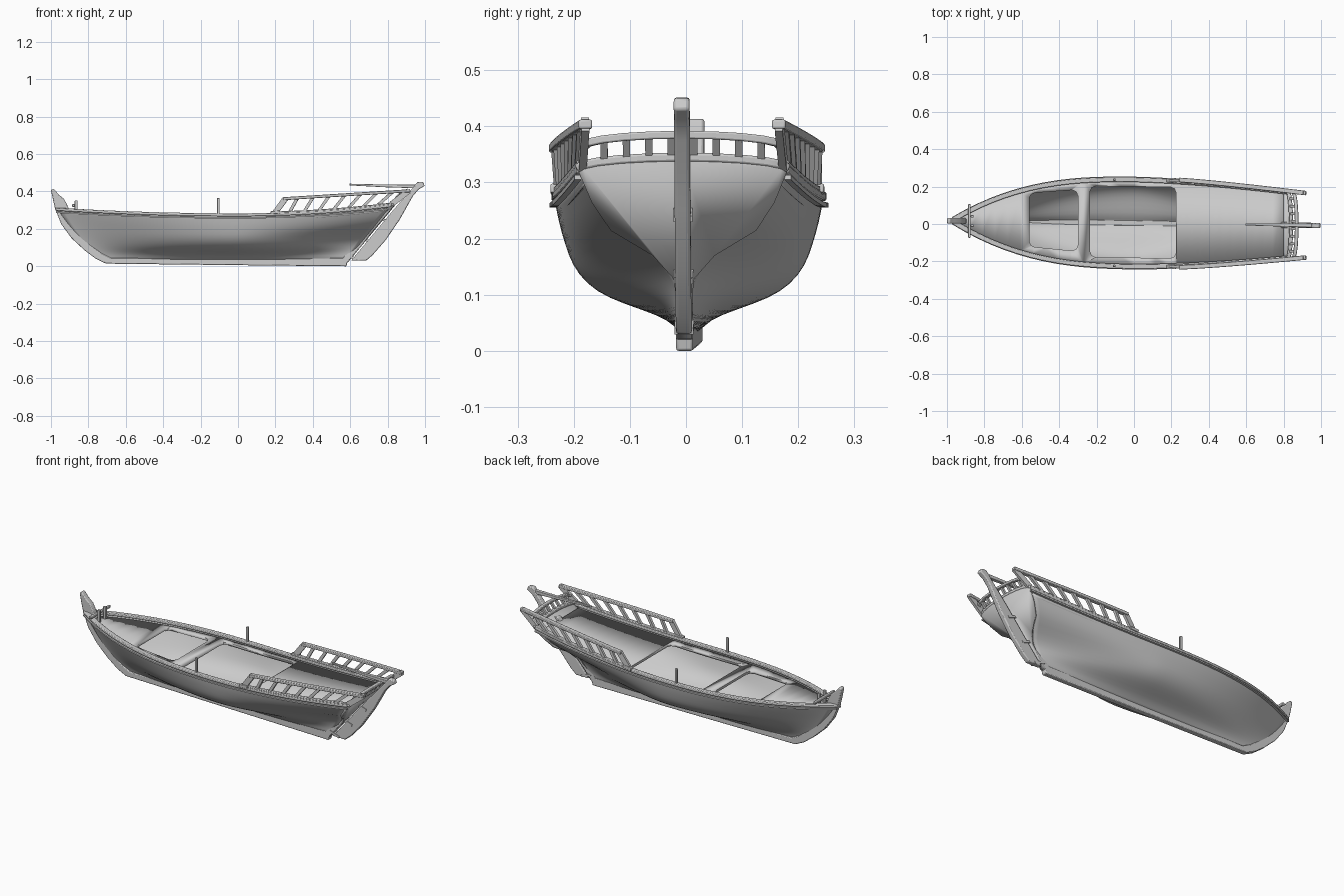
import bpy, bmesh, math
from mathutils import Vector

if "Cube" in bpy.data.objects:
    bpy.data.objects.remove(bpy.data.objects["Cube"])

grey = bpy.data.materials.new("hull_grey")
grey.use_nodes = True
grey.diffuse_color = (0.6, 0.6, 0.6, 1)
grey.node_tree.nodes["Principled BSDF"].inputs["Base Color"].default_value = grey.diffuse_color


def add(name, verts, faces, bevel=0.0, angle=35):
    """Make an object; the whole boat sits at a very slight yaw."""
    me = bpy.data.meshes.new(name)
    me.from_pydata([(x, y + 0.005 - 0.013 * x, z) for x, y, z in verts], [], faces)
    bm = bmesh.new()
    bm.from_mesh(me)
    bmesh.ops.recalc_face_normals(bm, faces=bm.faces)
    bm.to_mesh(me)
    bm.free()
    me.materials.append(grey)
    me.shade_smooth()
    me.set_sharp_from_angle(angle=math.radians(angle))
    ob = bpy.data.objects.new(name, me)
    bpy.context.collection.objects.link(ob)
    if bevel:
        mod = ob.modifiers.new("bevel", "BEVEL")
        mod.width, mod.segments = bevel, 2
    return ob


def grid(rows):
    """Faces of a lofted sheet, given rows of equal length."""
    n = len(rows[0])
    return [(i * n + j, i * n + j + 1, (i + 1) * n + j + 1, (i + 1) * n + j)
            for i in range(len(rows) - 1) for j in range(n - 1)]


def prism(name, pts, lo, hi, axis="y", bevel=0.0):
    """Extrude a flat outline along y (xz outline) or z (xy outline)."""
    n = len(pts)
    verts = [(a, h, b) if axis == "y" else (a, b, h) for h in (lo, hi) for a, b in pts]
    faces = [tuple(range(n)), tuple(range(n, 2 * n))]
    faces += [(i, (i + 1) % n, (i + 1) % n + n, i + n) for i in range(n)]
    return add(name, verts, faces, bevel)


def sweep(name, path, w, h, bevel=0.0, taper=1.0):
    """Sweep a w by h rectangle along a path."""
    path = [Vector(p) for p in path]
    verts, last = [], len(path) - 1
    for i, p in enumerate(path):
        d = (path[min(i + 1, last)] - path[max(i - 1, 0)]).normalized()
        side = d.cross(Vector((0, 0, 1)))
        side = side.normalized() if side.length > 0.01 else Vector((0, 1, 0))
        up = side.cross(d)
        k = 1 + (taper - 1) * i / last
        for a, b in ((-1, -1), (1, -1), (1, 1), (-1, 1)):
            verts.append(p + side * a * w * k / 2 + up * b * h * k / 2)
    faces = [(0, 1, 2, 3), tuple(range(4 * last, 4 * last + 4))]
    faces += [(4 * i + j, 4 * i + (j + 1) % 4, 4 * i + 4 + (j + 1) % 4, 4 * i + 4 + j)
              for i in range(last) for j in range(4)]
    return add(name, verts, faces, bevel)


def lerp(a, b, t):
    return a + (b - a) * t


# Hull lines: u runs from -1 at the bow to 1 at the stern
HEIGHT = (0, .1, .18, .26, .36, .5, .65, .82, 1)
MID = (.06, .14, .36, .60, .76, .87, .92, .97, 1)
BOW = (.08, .14, .22, .30, .40, .54, .68, .85, 1)
STERN = (.07, .07, .07, .08, .10, .30, .70, .88, 1)


def sheer(u):
    return 0.275 + (0.05 if u > 0 else 0.03) * u * u


def beam(u):
    return 0.24 - 0.055 * u ** 1.6 if u > 0 else 0.012 + 0.228 * (1 - abs(u) ** 2.6)


def top_x(u):
    return u * (0.82 if u > 0 else 0.97)


def section(u):
    end, low = (STERN, 0.58) if u > 0 else (BOW, 0.70)
    blend, power = abs(u) ** 1.5, (1 if u > 0 else 0.6)
    return [(lerp(u * low, top_x(u), t ** power), beam(u) * lerp(m, e, blend),
             lerp(0.03, sheer(u), t)) for t, m, e in zip(HEIGHT, MID, end)]


stations = [i / 14 for i in range(-14, 15)]
rows = [[(x, -y, z) for x, y, z in reversed(section(u))] + section(u) for u in stations]
hull = add("hull", [v for r in rows for v in r], grid(rows), angle=80)
hull.modifiers.new("smooth", "SUBSURF").levels = 1
hull.modifiers["smooth"].render_levels = 1
hull.modifiers.new("planking", "SOLIDIFY").thickness = 0.008

# Raked transom with a cambered top edge
arch = [(0.82 + 0.02 * c, 0.185 * s, 0.325 + 0.02 * c)
        for s, c in ((math.sin(a), math.cos(a)) for a in
                     (math.pi / 2 * k / 5 for k in range(-5, 6)))]
stern = section(1)
outline = [(x, -y, z) for x, y, z in reversed(stern)] + stern[:-1] + arch[:0:-1]
transom = add("transom", outline, [tuple(range(len(outline)))])
transom.modifiers.new("thick", "SOLIDIFY").thickness = 0.012
sweep("transom_cap", arch, 0.022, 0.016, 0.004)

# Gunwales and rubbing strakes
for s, side in ((1, "left"), (-1, "right")):
    sweep(side + "_gunwale", [(top_x(u), s * (beam(u) - 0.008), sheer(u)) for u in stations],
          0.026, 0.016, 0.004)
    sweep(side + "_rubbing_strake",
          [(top_x(u), s * (beam(u) + 0.002), sheer(u) - 0.016) for u in stations], 0.012, 0.008)

# Deck with two hatch openings
deck_rows = [[(top_x(u) * 0.975, s * max(beam(u) - 0.01, 0.005), sheer(u) - 0.016)
              for s in (-1, 1)] for u in stations]
deck = add("deck", [v for r in deck_rows for v in r], grid(deck_rows))
deck.modifiers.new("thick", "SOLIDIFY").thickness = 0.014
for name, x0, x1, w0, w1, mid in (("fore_hatch", -.56, -.30, .145, .162, .01),
                                  ("main_hatch", -.235, .225, .19, .19, .005)):
    c = 0.03
    half = [(x0, w0 - c), (x0 + c * .3, w0 - c * .3), (x0 + c, w0),
            (x1 - c, w1), (x1 - c * .3, w1 - c * .3), (x1, w1 - c)]
    ring = half + [(x, -y) for x, y in reversed(half)]
    cutter = prism(name + "_cutter", [(x, y + mid) for x, y in ring], 0.2, 0.4, "z")
    cutter.hide_render = True
    cutter.display_type = "WIRE"
    cut = deck.modifiers.new(name, "BOOLEAN")
    cut.object, cut.operation, cut.solver = cutter, "DIFFERENCE", "EXACT"
    cutter.hide_set(True)

# Backbone: stem, keel and sternpost
outer = [(-.975, .30), (-.945, .225), (-.89, .15), (-.82, .085), (-.76, .04), (-.705, .014),
         (0, .006), (.58, 0)]
inner = [(.59, .045), (0, .045), (-.68, .045), (-.73, .07), (-.79, .115), (-.86, .18),
         (-.91, .24), (-.935, .30)]
prism("stem_and_keel", outer + inner, -0.015, 0.015, bevel=0.004)
prism("stem_head", [(-.975, .295), (-.988, .35), (-1, .408), (-.985, .415), (-.96, .385),
                    (-.93, .36), (-.912, .325), (-.895, .285)], -0.015, 0.015, bevel=0.005)
prism("sternpost", [(.54, .02), (.585, .02), (.83, .325), (.80, .325)], -0.015, 0.015, bevel=0.003)

# Rudder and tiller
prism("rudder", [(.605, .03), (.685, .03), (.72, .06), (.79, .14), (.865, .25), (.935, .375),
                 (.965, .41), (.998, .43), (.99, .45), (.96, .452), (.935, .42), (.83, .30)],
      -0.014, 0.014, bevel=0.005)
sweep("tiller", [(.595, 0, .437), (.78, 0, .43), (.96, 0, .427)], 0.01, 0.009, 0.002, 2.2)
for x, z in ((.62, .055), (.70, .145), (.79, .255)):
    sweep("rudder_hinge", [(x - .03, 0, z), (x + .03, 0, z - .02)], 0.034, 0.012)

# Slanted quarter rails on both sides
for s, side in ((1, "left"), (-1, "right")):
    def foot(k):
        u = lerp(0.24, 1, k)
        return Vector((top_x(u), s * (beam(u) - 0.006), sheer(u) + 0.006))

    def head(k):
        return Vector((lerp(.24, .92, k), s * lerp(.234, .172, k ** 1.2), lerp(.361, .404, k)))

    steps = [k / 8 for k in range(9)]
    sweep(side + "_quarter_rail", [head(k) for k in steps], 0.024, 0.016, 0.003)
    sweep(side + "_quarter_sill", [foot(k) for k in steps], 0.02, 0.018, 0.003)
    for k in steps:
        width = 0.03 if k in (0, 1) else 0.016
        sweep(side + "_quarter_post", [foot(k), head(max(k - .01, .02))], 0.014, width)

# Stern rail with short balusters
sweep("stern_rail", [(x + .03, y * .95, z + .04) for x, y, z in arch], 0.02, 0.014, 0.003)
for y in (-.14, -.1, -.06, -.02, .02, .06, .1, .14):
    c = math.sqrt(1 - (y / .185) ** 2)
    sweep("stern_baluster", [(.82 + .02 * c, y, .325 + .02 * c),
                             (.85 + .02 * c, y, .365 + .02 * c)], 0.013, 0.012)

# Thole pins, rail blocks and bow bitts
for s in (1, -1):
    sweep("thole_pin", [(-.105, s * .23, .27), (-.105, s * .23, .365)], 0.012, 0.014, 0.003)
    sweep("rail_block", [(.175, s * .232, .286), (.225, s * .232, .29)], 0.024, 0.016, 0.003)
    sweep("bow_bitt", [(-.865, s * .025, .27), (-.865, s * .025, .352)], 0.014, 0.016, 0.003)
sweep("bow_crossbar", [(-.88, -.09, .325), (-.88, .09, .325)], 0.014, 0.014, 0.003)
